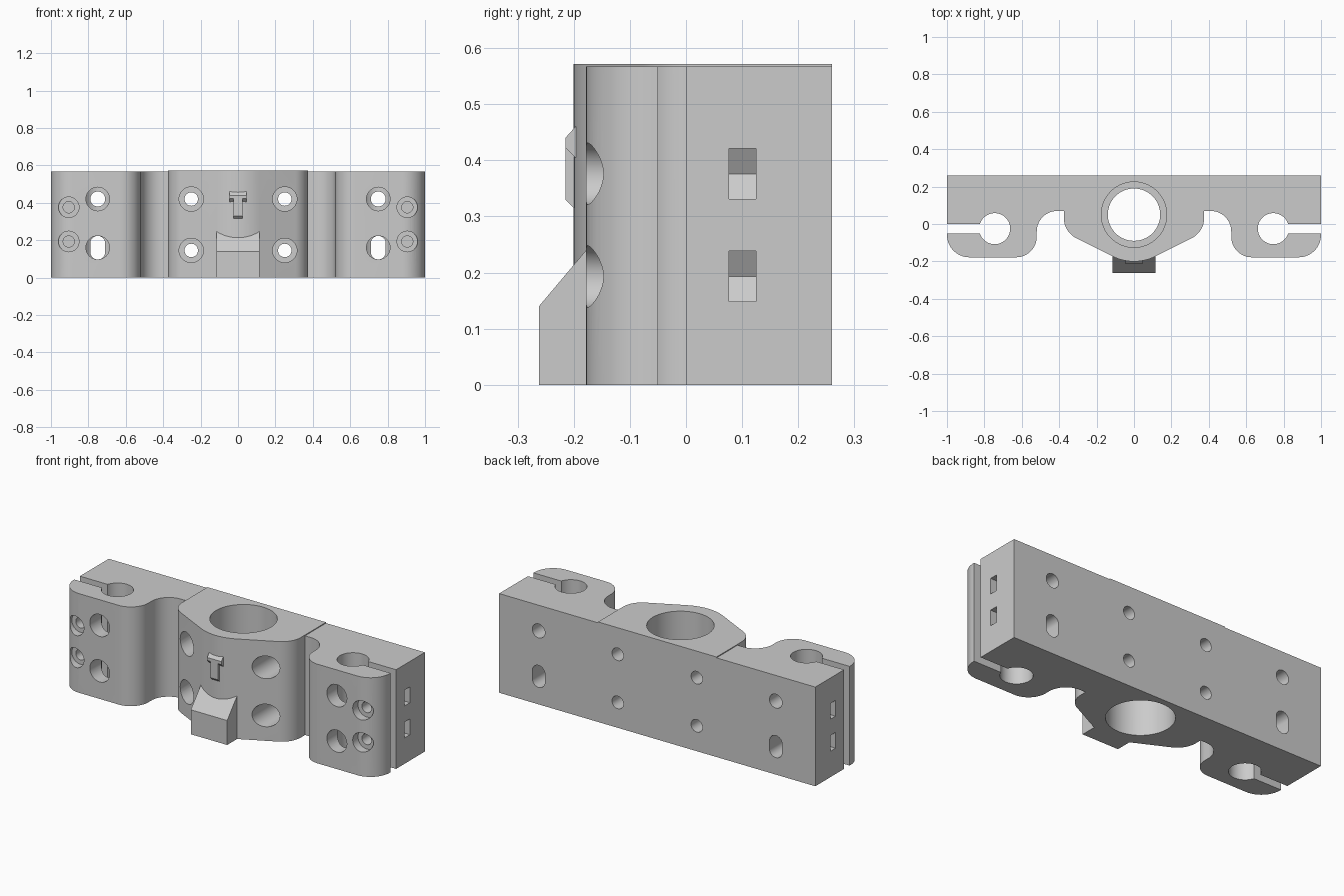
import bpy, bmesh, math
from mathutils import Vector, Matrix

if "Cube" in bpy.data.objects:
    bpy.data.objects.remove(bpy.data.objects["Cube"])

grey = bpy.data.materials.new("plain grey")
grey.use_nodes = True
COLOUR = (0.6, 0.6, 0.6, 1)
grey.diffuse_color = COLOUR
grey.node_tree.nodes["Principled BSDF"].inputs["Base Color"].default_value = COLOUR


def make(name, bm):
    bmesh.ops.recalc_face_normals(bm, faces=bm.faces)
    mesh = bpy.data.meshes.new(name)
    bm.to_mesh(mesh)
    bm.free()
    mesh.materials.append(grey)
    ob = bpy.data.objects.new(name, mesh)
    bpy.context.collection.objects.link(ob)
    return ob


def rounded(corners, steps=14):
    """Outline from (x, y, radius) corners, each filleted by its radius."""
    out = []
    for i, (x, y, r) in enumerate(corners):
        p = Vector((x, y))
        if r == 0:
            out.append(p)
            continue
        a = (Vector(corners[i - 1][:2]) - p).normalized()
        b = (Vector(corners[(i + 1) % len(corners)][:2]) - p).normalized()
        half = a.angle(b) / 2
        centre = p + (a + b).normalized() * r / math.sin(half)
        start = p + a * r / math.tan(half) - centre
        end = p + b * r / math.tan(half) - centre
        turn = math.atan2(start.x * end.y - start.y * end.x, start.dot(end))
        for k in range(steps + 1):
            out.append(centre + Matrix.Rotation(turn * k / steps, 2) @ start)
    return out


def extrude(name, points, to3d, depth):
    bm = bmesh.new()
    face = bm.faces.new([bm.verts.new(to3d(*p)) for p in points])
    ext = bmesh.ops.extrude_face_region(bm, geom=[face])["geom"]
    verts = [v for v in ext if isinstance(v, bmesh.types.BMVert)]
    bmesh.ops.translate(bm, verts=verts, vec=depth)
    return make(name, bm)


def plate(name, corners, height):
    return extrude(name, rounded(corners), lambda x, y: (x, y, 0), (0, 0, height))


def box(name, lo, hi):
    bm = bmesh.new()
    bmesh.ops.create_cube(bm, size=1)
    lo, hi = Vector(lo), Vector(hi)
    for v in bm.verts:
        v.co = (lo + hi) / 2 + Vector(c * s for c, s in zip(v.co, hi - lo))
    return make(name, bm)


def bore_z(x, y, r, z0, z1):
    pts = [(x + r * math.cos(t * math.tau / 64), y + r * math.sin(t * math.tau / 64))
           for t in range(64)]
    return extrude("bore", pts, lambda u, v: (u, v, z0), (0, 0, z1 - z0))


def bore_y(x, z, r, y0, y1, sides=40, stretch=0):
    pts = []
    for k in range(sides):
        t = (k + (0.5 if stretch else 0)) * math.tau / sides
        s = math.sin(t)
        pts.append((x + r * math.cos(t), z + r * s + math.copysign(stretch, s)))
    return extrude("bore", pts, lambda u, v: (u, y0, v), (0, y1 - y0, 0))


def combine(ob, tool, operation):
    mod = ob.modifiers.new("bool", "BOOLEAN")
    mod.operation, mod.solver, mod.object = operation, "EXACT", tool
    tool.hide_render = True
    bpy.context.view_layer.objects.active = ob
    bpy.ops.object.modifier_apply(modifier=mod.name)
    bpy.data.objects.remove(tool)


# Central bearing housing, slightly taller than the side clamps
half = [(0.375, -0.0425, 0.12), (0.375, 0.26, 0)]
carriage = plate("carriage_body", [(0, -0.23, 0.25)] + half
                 + [(-x, y, r) for x, y, r in reversed(half)], 0.572)

# Side clamp blocks with the rounded recess beside the housing
for s in (1, -1):
    clamp = [(0.3, 0.26, 0), (0.3, 0.07, 0), (0.52, 0.07, 0.11),
             (0.52, -0.178, 0.11), (1, -0.178, 0.12), (1, 0.26, 0)]
    combine(carriage, plate("clamp", [(s * x, y, r) for x, y, r in clamp], 0.567), "UNION")

# Sloped stop block at the lower front
stop = extrude("stop", [(-0.262, 0), (-0.262, 0.14), (-0.15, 0.273), (-0.15, 0)],
               lambda y, z: (-0.115, y, z), (0.23, 0, 0))
combine(carriage, stop, "UNION")

# Main bearing bore: two seats separated by an inner shoulder
for r, z0, z1 in ((0.14, -0.1, 0.7), (0.175, -0.1, 0.26), (0.175, 0.31, 0.7)):
    combine(carriage, bore_z(0, 0.05, r, z0, z1), "DIFFERENCE")

for s in (1, -1):
    # Rod bore and clamping slot
    combine(carriage, bore_z(s * 0.745, -0.025, 0.083, -0.1, 0.7), "DIFFERENCE")
    xs = sorted((s * 0.76, s * 1.1))
    combine(carriage, box("slot", (xs[0], -0.05, -0.1), (xs[1], 0, 0.7)), "DIFFERENCE")
    # Housing screw holes with deep counterbores
    for z in (0.145, 0.42):
        combine(carriage, bore_y(s * 0.25, z, 0.065, -0.4, 0.16), "DIFFERENCE")
        combine(carriage, bore_y(s * 0.25, z, 0.036, 0.1, 0.4), "DIFFERENCE")
    # Mounting holes behind the rods: round above, slotted below
    for z, stretch in ((0.42, 0), (0.16, 0.023)):
        combine(carriage, bore_y(s * 0.75, z, 0.063, -0.4, -0.03), "DIFFERENCE")
        combine(carriage, bore_y(s * 0.75, z, 0.04, -0.03, 0.4, stretch=stretch), "DIFFERENCE")
    # Clamp screws with counterbores and side-loaded hex nut pockets
    for z in (0.193, 0.376):
        combine(carriage, bore_y(s * 0.905, z, 0.055, -0.4, -0.13), "DIFFERENCE")
        combine(carriage, bore_y(s * 0.905, z, 0.03, -0.2, 0.16), "DIFFERENCE")
        combine(carriage, bore_y(s * 0.905, z, 0.052, 0.077, 0.125, sides=6), "DIFFERENCE")
        xs = sorted((s * 0.905, s * 1.1))
        combine(carriage, box("pocket", (xs[0], 0.077, z - 0.045),
                              (xs[1], 0.125, z + 0.045)), "DIFFERENCE")

# Cable hook on the front: tapered stem under a chamfered cross bar
hook_stem = extrude("hook_stem", [(-0.18, 0.31), (-0.2, 0.315), (-0.215, 0.33),
                                  (-0.215, 0.43), (-0.18, 0.43)],
                    lambda y, z: (-0.023, y, z), (0.046, 0, 0))
hook_bar = extrude("hook_bar", [(-0.18, 0.405), (-0.197, 0.405), (-0.215, 0.423),
                                (-0.215, 0.44), (-0.197, 0.46), (-0.18, 0.46)],
                   lambda y, z: (-0.045, y, z), (0.09, 0, 0))

# Smooth the curved walls and keep machined edges crisp
bpy.ops.object.select_all(action="DESELECT")
carriage.select_set(True)
bpy.context.view_layer.objects.active = carriage
bpy.ops.object.shade_smooth_by_angle(angle=math.radians(25))
